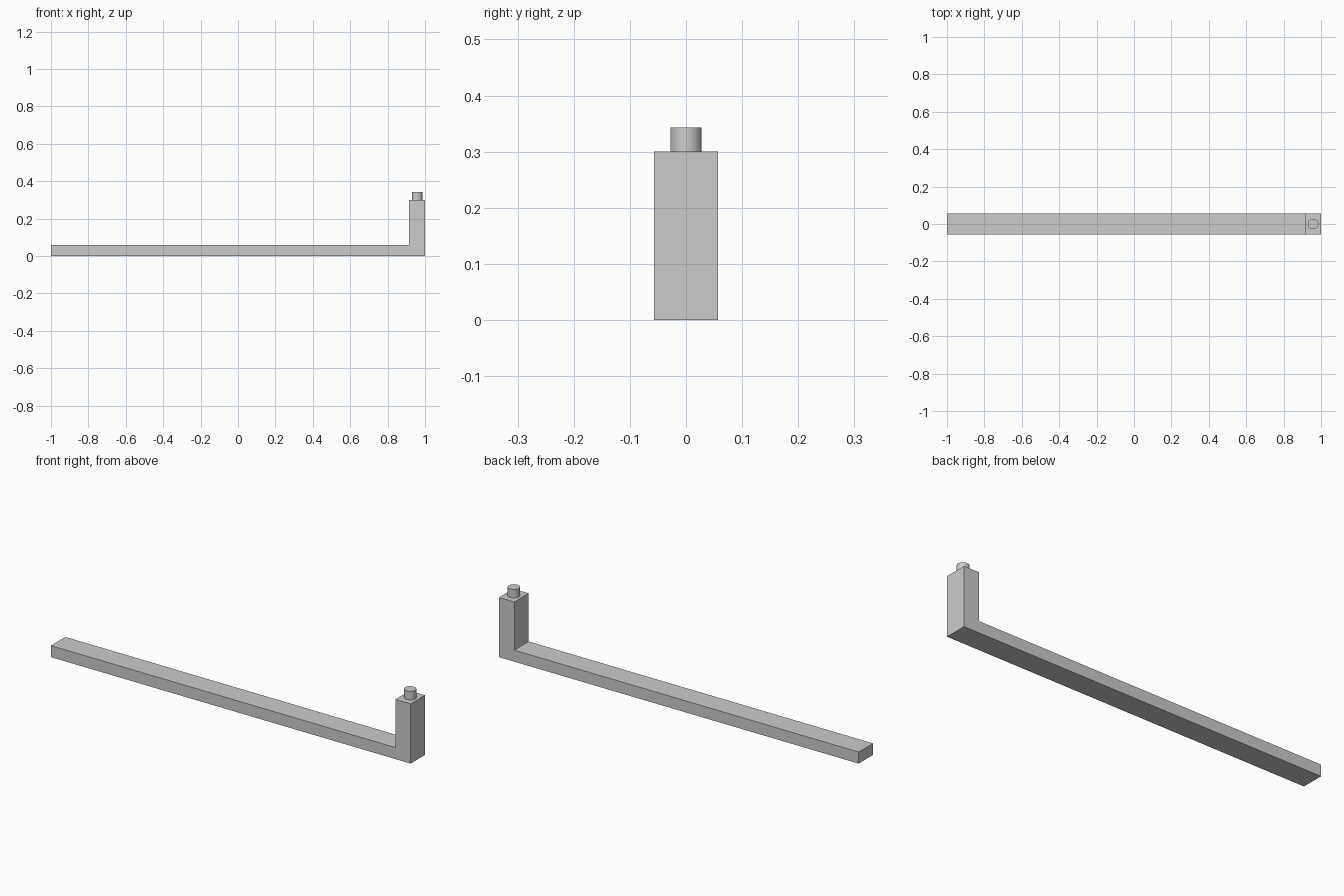
import bpy
import bmesh

cube = bpy.data.objects.get("Cube")
if cube:
    bpy.data.objects.remove(cube, do_unlink=True)

HALF_WIDTH = 0.057
POST_X = 0.915
POST_TOP = 0.30
BAR_TOP = 0.058
PEG_TOP = 0.343
PEG_RADIUS = 0.028

grey = bpy.data.materials.new("light grey")
grey.use_nodes = True
colour = (0.6, 0.6, 0.6, 1)
grey.diffuse_color = colour
grey.node_tree.nodes["Principled BSDF"].inputs["Base Color"].default_value = colour

# L-shaped bracket: long flat bar with an upright post, extruded across its width
profile = [(-1, 0), (1, 0), (1, POST_TOP), (POST_X, POST_TOP),
           (POST_X, BAR_TOP), (-1, BAR_TOP)]
bm = bmesh.new()
face = bm.faces.new([bm.verts.new((x, -HALF_WIDTH, z)) for x, z in profile])
extruded = bmesh.ops.extrude_face_region(bm, geom=[face])["geom"]
moved = [v for v in extruded if isinstance(v, bmesh.types.BMVert)]
bmesh.ops.translate(bm, verts=moved, vec=(0, 2 * HALF_WIDTH, 0))
bmesh.ops.recalc_face_normals(bm, faces=bm.faces)
mesh = bpy.data.meshes.new("bar_and_post")
bm.to_mesh(mesh)
bm.free()
mesh.materials.append(grey)
bracket = bpy.data.objects.new("bar_and_post", mesh)
bpy.context.collection.objects.link(bracket)

# Round peg standing on the post
bpy.ops.mesh.primitive_cylinder_add(
    vertices=48, radius=PEG_RADIUS, depth=PEG_TOP - POST_TOP,
    location=((POST_X + 1) / 2, 0, (PEG_TOP + POST_TOP) / 2))
peg = bpy.context.object
peg.name = "peg"
peg.data.materials.append(grey)
bpy.ops.object.shade_smooth_by_angle()
